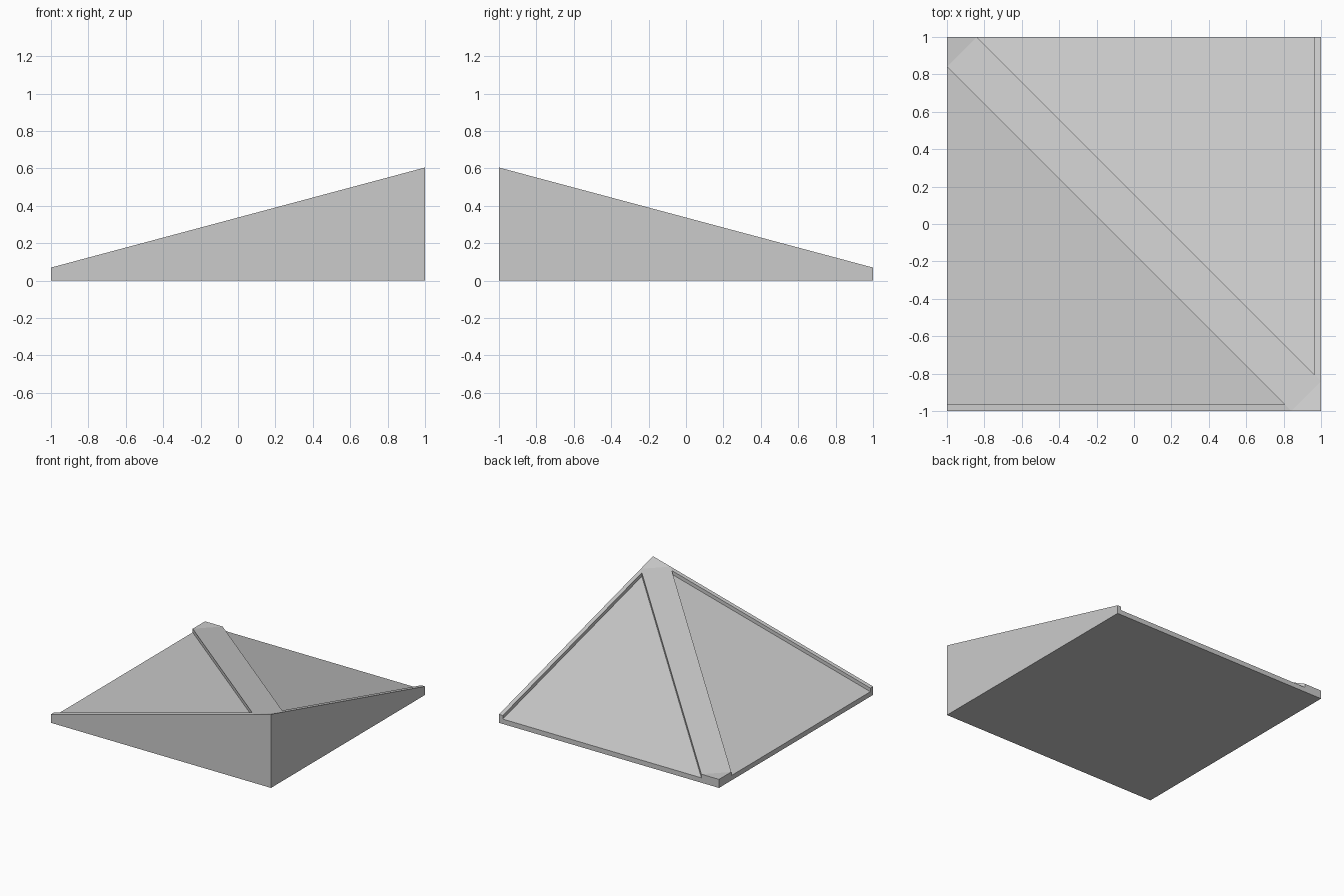
import bpy
import bmesh

cube = bpy.data.objects.get("Cube")
if cube:
    bpy.data.objects.remove(cube, do_unlink=True)

EAVE, PEAK = 0.07, 0.605       # outer heights at the eaves and at the tall corner
RECESS = 0.03                  # panels sit below the frame
RIM = 0.965                    # inner edge of the raised rims
HIP = 0.16                     # half width of the hip strip along each axis
SLOPE = (PEAK - EAVE) / 2

grey = bpy.data.materials.new("light grey")
grey.use_nodes = True
grey.diffuse_color = (0.6, 0.6, 0.6, 1)
grey.node_tree.nodes["Principled BSDF"].inputs["Base Color"].default_value = (0.6, 0.6, 0.6, 1)


def at(p, drop=0.0):
    """Point on the hipped roof above plan position p."""
    x, y = p
    return (x, y, EAVE + SLOPE * min(x + 1, 1 - y) - drop)


def mirrored(outline):
    """Reflect a plan outline across the hip line, keeping its winding."""
    return [(-y, -x) for x, y in reversed(outline)]


def on_outside(a, b):
    return any(a[i] == b[i] and abs(a[i]) == 1 for i in (0, 1))


def add_face(bm, points):
    bm.faces.new([bm.verts.new(p) for p in points])


def build(name, outlines, drop=0.0, floor=False):
    bm = bmesh.new()
    for outline in outlines:
        add_face(bm, [at(p, drop) for p in outline])
        for a, b in zip(outline, outline[1:] + outline[:1]):
            if on_outside(a, b):       # outer wall down to the ground
                add_face(bm, [(*a, 0), (*b, 0), at(b, drop), at(a, drop)])
            elif drop:                 # step up to the surrounding frame
                add_face(bm, [at(b, drop), at(a, drop), at(a), at(b)])
    if floor:
        add_face(bm, [(-1, -1, 0), (-1, 1, 0), (1, 1, 0), (1, -1, 0)])
    bmesh.ops.remove_doubles(bm, verts=bm.verts, dist=1e-5)
    mesh = bpy.data.meshes.new(name)
    bm.to_mesh(mesh)
    bm.free()
    mesh.materials.append(grey)
    obj = bpy.data.objects.new(name, mesh)
    bpy.context.collection.objects.link(obj)


# Plan outlines, counter-clockwise
E = 1 - HIP
panel = [(-E, 1), (RIM, HIP - RIM), (RIM, 1)]
rim = [(RIM, 1), (RIM, HIP - RIM), (1, -E), (1, 1)]
hip_strip = [(-1, E), (E, -1), (1, -E), (-E, 1)]
peak_corner = [(E, -1), (1, -1), (1, -E)]
eave_corner = [(-1, E), (-E, 1), (-1, 1)]

# Raised frame with walls and underside, then the two sunken panels
build("roof_frame", [rim, mirrored(rim), hip_strip, peak_corner, eave_corner], floor=True)
build("back_roof_panel", [panel], RECESS)
build("side_roof_panel", [mirrored(panel)], RECESS)
